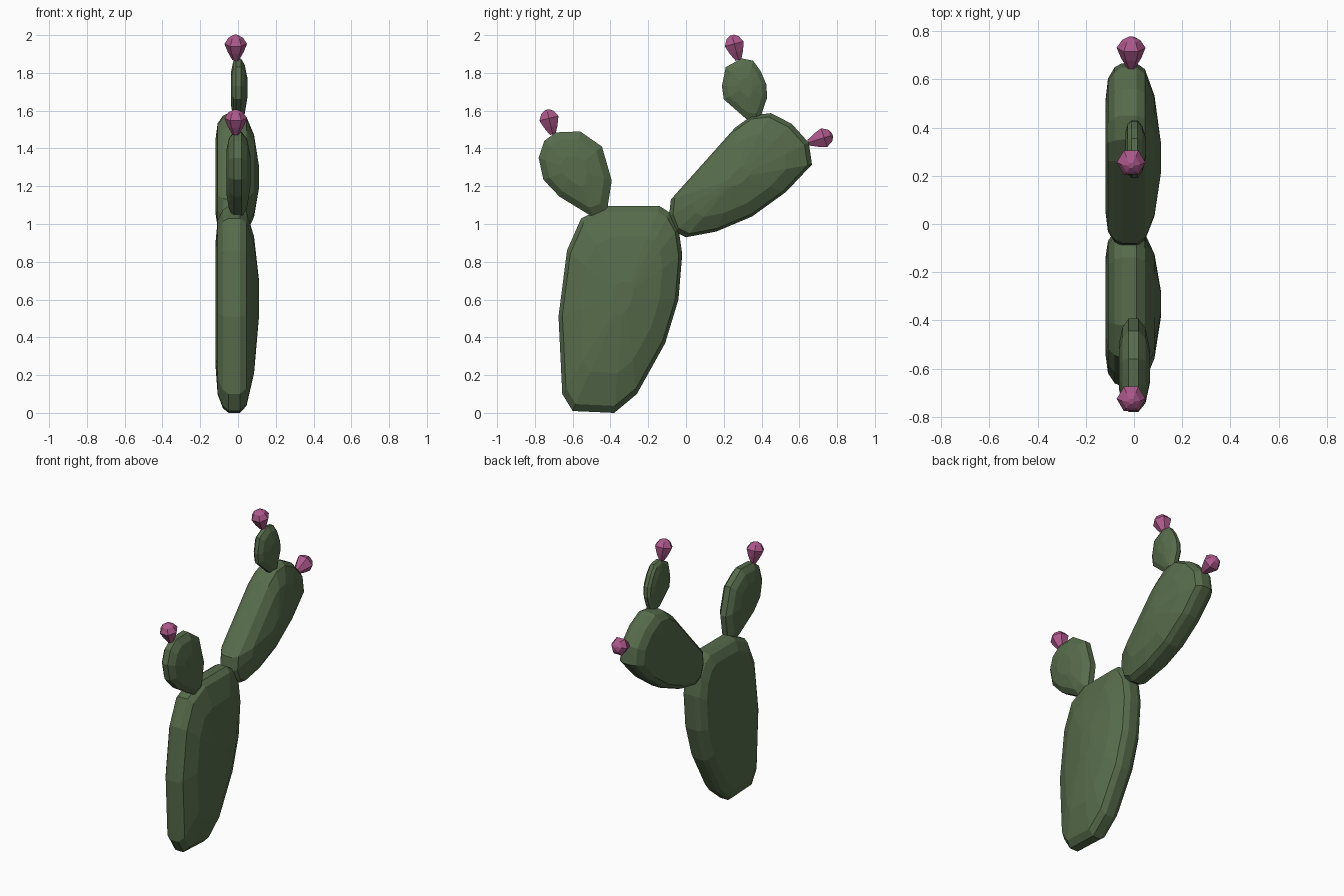
import bpy, bmesh, math
from mathutils import Vector

if "Cube" in bpy.data.objects:
    bpy.data.objects.remove(bpy.data.objects["Cube"])


def material(name, rgb):
    m = bpy.data.materials.new(name)
    m.diffuse_color = (*rgb, 1)
    m.use_nodes = True
    m.node_tree.nodes["Principled BSDF"].inputs["Base Color"].default_value = m.diffuse_color
    return m


GREEN = material("cactus green", (0.095, 0.15, 0.072))
PINK = material("fruit pink", (0.42, 0.10, 0.26))


def loft(name, rings, mat):
    """Join equal-length rings of points into a closed flat-shaded solid."""
    bm = bmesh.new()
    vr = [[bm.verts.new(p) for p in ring] for ring in rings]
    n = len(vr[0])
    for a, b in zip(vr, vr[1:]):
        for i in range(n):
            j = (i + 1) % n
            bm.faces.new((a[i], a[j], b[j], b[i]))
    bm.faces.new(vr[0])
    bm.faces.new(vr[-1])
    bmesh.ops.recalc_face_normals(bm, faces=bm.faces)
    me = bpy.data.meshes.new(name)
    bm.to_mesh(me)
    bm.free()
    me.materials.append(mat)
    ob = bpy.data.objects.new(name, me)
    bpy.context.collection.objects.link(ob)


def pad(name, outline, layers):
    """Flat cactus pad: y-z outline stacked along x, shrunk towards its middle."""
    n = len(outline)
    cy = sum(p[0] for p in outline) / n
    cz = sum(p[1] for p in outline) / n
    loft(name, [[(x, cy + (y - cy) * s, cz + (z - cz) * s) for y, z in outline]
                for x, s in layers], GREEN)


def fruit(name, base, tip, sides=6):
    """Teardrop fruit: narrow at the base, widest past the middle."""
    base, tip = Vector(base), Vector(tip)
    axis = tip - base
    u = Vector((1, 0, 0))
    v = axis.normalized().cross(u)
    rings = []
    for t, r in ((0, 0.018), (0.32, 0.042), (0.65, 0.060), (0.9, 0.038), (1, 0.012)):
        rings.append([base + axis * t + (u * math.cos(a) + v * math.sin(a)) * r
                      for a in (math.tau * i / sides for i in range(sides))])
    loft(name, rings, PINK)


# Thickness profiles: (x position, outline scale)
THICK = [(-0.118, 0.62), (-0.108, 0.84), (-0.080, 0.96), (-0.05, 1.0), (0.01, 1.0),
         (0.045, 0.94), (0.085, 0.66), (0.112, 0.16)]
MEDIUM = [(-0.062, 0.5), (-0.048, 0.82), (-0.022, 1.0), (0.018, 1.0),
          (0.048, 0.80), (0.066, 0.35)]
THIN = [(-0.036, 0.55), (-0.026, 0.88), (-0.01, 1.0), (0.015, 1.0),
        (0.035, 0.78), (0.05, 0.3)]

# Pads
pad("trunk_pad", [(-0.60, 0.01), (-0.38, 0.0), (-0.26, 0.10), (-0.11, 0.37),
                  (-0.04, 0.60), (-0.02, 0.84), (-0.04, 0.98), (-0.085, 1.06),
                  (-0.14, 1.095), (-0.42, 1.095), (-0.555, 1.03), (-0.63, 0.86),
                  (-0.675, 0.51), (-0.655, 0.10)], THICK)
pad("large_arm_pad", [(-0.09, 1.04), (-0.08, 1.13), (0.05, 1.275), (0.26, 1.51),
                      (0.35, 1.575), (0.45, 1.587), (0.56, 1.53), (0.65, 1.43),
                      (0.667, 1.315), (0.53, 1.17), (0.35, 1.04), (0.16, 0.96),
                      (0.0, 0.93), (-0.06, 0.96)], THICK)
pad("small_arm_pad", [(-0.49, 1.035), (-0.42, 1.06), (-0.393, 1.23), (-0.445, 1.41),
                      (-0.56, 1.49), (-0.69, 1.485), (-0.75, 1.44), (-0.78, 1.35),
                      (-0.755, 1.235), (-0.67, 1.145)], MEDIUM)
pad("top_pad", [(0.32, 1.555), (0.385, 1.54), (0.43, 1.67), (0.425, 1.74),
                (0.395, 1.81), (0.355, 1.865), (0.295, 1.877), (0.21, 1.83),
                (0.19, 1.73), (0.20, 1.66)], THIN)

# Fruits
fruit("small_arm_fruit", (-0.012, -0.705, 1.475), (-0.012, -0.737, 1.605))
fruit("top_fruit", (-0.012, 0.278, 1.868), (-0.012, 0.243, 2.0))
fruit("large_arm_fruit", (-0.012, 0.648, 1.43), (-0.012, 0.776, 1.472))
